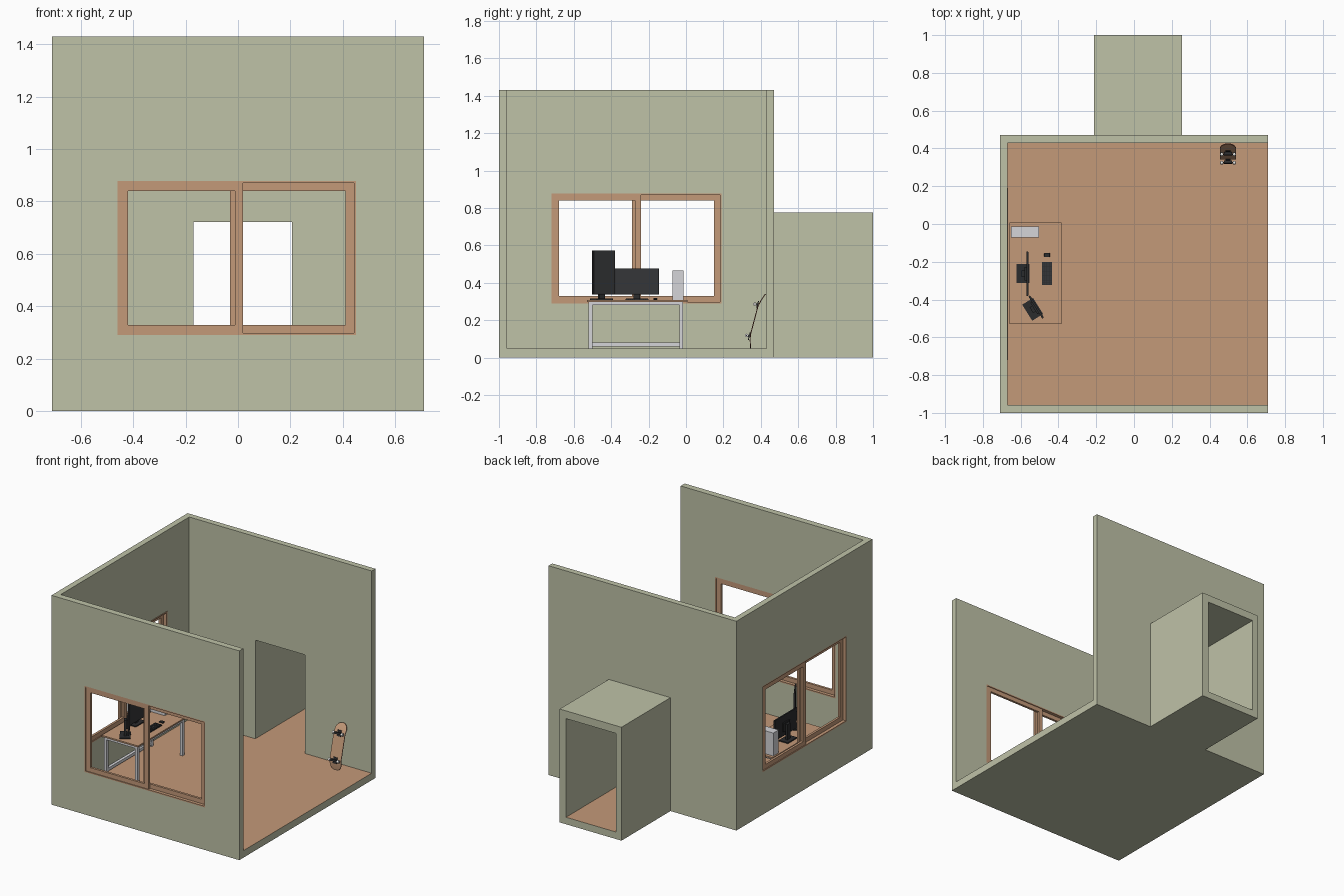
import bpy, bmesh, math
from mathutils import Matrix, Vector

if "Cube" in bpy.data.objects:
    bpy.data.objects.remove(bpy.data.objects["Cube"])


def material(name, r, g, b):
    m = bpy.data.materials.new(name)
    m.diffuse_color = (r, g, b, 1)
    m.use_nodes = True
    m.node_tree.nodes["Principled BSDF"].inputs["Base Color"].default_value = m.diffuse_color
    return m


GREEN = material("sage_wall", 0.52, 0.54, 0.39)
WOOD = material("wood", 0.55, 0.32, 0.19)
METAL = material("pale_metal", 0.66, 0.66, 0.69)
BLACK = material("near_black", 0.024, 0.025, 0.027)
SCREEN = material("screen_grey", 0.036, 0.037, 0.040)
EDGE = material("deck_edge", 0.22, 0.07, 0.04)
WHITE = material("wheel_white", 0.78, 0.78, 0.76)


def finish(name, bm, mats, matrix=Matrix()):
    bmesh.ops.recalc_face_normals(bm, faces=bm.faces)
    me = bpy.data.meshes.new(name)
    bm.to_mesh(me)
    bm.free()
    for m in mats:
        me.materials.append(m)
    ob = bpy.data.objects.new(name, me)
    ob.matrix_world = matrix
    bpy.context.collection.objects.link(ob)
    return ob


def boxes(name, mat, spans, matrix=Matrix()):
    """One object made of boxes given as (x0, x1, y0, y1, z0, z1)."""
    bm = bmesh.new()
    for x0, x1, y0, y1, z0, z1 in spans:
        m = Matrix.Translation(((x0 + x1) / 2, (y0 + y1) / 2, (z0 + z1) / 2))
        m = m @ Matrix.Diagonal((x1 - x0, y1 - y0, z1 - z0, 1))
        bmesh.ops.create_cube(bm, size=1, matrix=m)
    return finish(name, bm, [mat], matrix)


# Room shell: outer block plus corridor, with rooms and windows cut out
FLOOR = 0.048
room = boxes("room_shell", GREEN, [(-0.71, 0.71, -1, 0.47, 0, 1.43)])
tools = [
    ("UNION", "corridor_block", (-0.212, 0.255, 0.45, 1.0, 0, 0.775)),
    ("DIFFERENCE", "interior_cutter", (-0.67, 1.0, -0.957, 0.43, FLOOR, 2.0)),
    ("DIFFERENCE", "corridor_cutter", (-0.17, 0.207, 0.3, 1.2, FLOOR, 0.722)),
    ("DIFFERENCE", "front_window_cutter", (-0.46, 0.45, -1.2, -0.8, 0.29, 0.878)),
    ("DIFFERENCE", "left_window_cutter", (-0.9, -0.5, -0.72, 0.19, 0.29, 0.878)),
]
bpy.context.view_layer.objects.active = room
for op, name, span in tools:
    cutter = boxes(name, GREEN, [span])
    cutter.hide_render = True
    mod = room.modifiers.new(name, "BOOLEAN")
    mod.operation, mod.solver, mod.object = op, "EXACT", cutter
    bpy.ops.object.modifier_apply(modifier=name)
    bpy.data.objects.remove(cutter)
room.data.materials.clear()
room.data.materials.append(GREEN)
room.data.materials.append(WOOD)
for p in room.data.polygons:  # wooden floor surface
    p.material_index = int(p.normal.z > 0.9 and p.center.z < 0.1)


# Sliding windows: thin border and two sashes at different depths
def rect_frame(u0, u1, z0, z1, d0, d1, stile, rail):
    return [(u0, u0 + stile, d0, d1, z0, z1), (u1 - stile, u1, d0, d1, z0, z1),
            (u0 + stile, u1 - stile, d0, d1, z0, z0 + rail),
            (u0 + stile, u1 - stile, d0, d1, z1 - rail, z1)]


def window(name, matrix):
    spans = rect_frame(-0.455, 0.455, 0.29, 0.878, 0, 0.043, 0.008, 0.008)
    spans += rect_frame(-0.447, 0.025, 0.298, 0.87, 0.005, 0.021, 0.032, 0.03)
    spans += rect_frame(-0.025, 0.447, 0.298, 0.87, 0.022, 0.038, 0.032, 0.03)
    boxes(name, WOOD, spans, matrix)


window("front_window_frame", Matrix.Translation((-0.005, -1, 0)))
window("left_window_frame",
       Matrix.Translation((-0.71, -0.265, 0)) @ Matrix.Rotation(-math.pi / 2, 4, "Z"))

# Desk
boxes("desk_top", WOOD, [(-0.66, -0.385, -0.53, 0.008, 0.298, 0.308)])
xs, ys = (-0.65, -0.415), (-0.52, -0.035)
T = 0.02
boxes("desk_legs", METAL, [(x, x + T, y, y + T, FLOOR, 0.298) for x in xs for y in ys])
rails = [(x, x + T, ys[0] + T, ys[1], 0.280, 0.298) for x in xs]
rails += [(xs[0] + T, xs[1], y, y + T, 0.280, 0.298) for y in ys]
rails += [(xs[0], xs[0] + T, ys[0] + T, ys[1], 0.06, 0.08)]
boxes("desk_rails", METAL, rails)
TOP = 0.308

# Computer tower
boxes("computer_tower", METAL, [(-0.65, -0.503, -0.072, -0.014, TOP, 0.465)])


# Monitors: screen faces local +x
def monitor(name, x, y, turn, width, height):
    m = Matrix.Translation((x, y, 0)) @ Matrix.Rotation(turn, 4, "Z")
    w, z0 = width / 2, 0.338
    boxes(name + "_case", BLACK, [(-0.005, 0.004, -w, w, z0, z0 + height),
                                  (-0.014, -0.005, -0.035, 0.035, 0.37, 0.43)], m)
    boxes(name + "_screen", SCREEN,
          [(0.004, 0.006, -w + 0.004, w - 0.004, z0 + 0.004, z0 + height - 0.004)], m)
    boxes(name + "_stand", BLACK, [(-0.056, 0.012, -0.05, 0.05, TOP, TOP + 0.007),
                                   (-0.03, -0.014, -0.018, 0.018, TOP + 0.007, 0.42)], m)


monitor("wide_monitor", -0.565, -0.263, 0, 0.237, 0.139)
monitor("tall_monitor", -0.518, -0.44, math.radians(32), 0.139, 0.235)

# Keyboard and mouse
boxes("keyboard", BLACK, [(-0.487, -0.434, -0.323, -0.2, TOP, TOP + 0.006)])
boxes("keyboard_keys", SCREEN,
      [(-0.484 + i * 0.012, -0.474 + i * 0.012, -0.320 + j * 0.0118, -0.310 + j * 0.0118,
        TOP + 0.006, TOP + 0.009) for i in range(4) for j in range(10)])
mouse = boxes("mouse", BLACK, [(-0.476, -0.445, -0.175, -0.153, TOP, TOP + 0.01)])
bev = mouse.modifiers.new("rounding", "BEVEL")
bev.width, bev.segments = 0.004, 2

# Skateboard leaning on the back wall: local y runs along it, local z to the wall
along, lean = Vector((0, 0.255, 0.967)).normalized(), Vector((0, 0.967, -0.255)).normalized()
board = Matrix((Vector((-1, 0, 0)), along, lean)).transposed().to_4x4()
board.translation = (0.4975, 0.362, 0.198)
HALF, R = 0.153, 0.0425


def kick(t):
    return 0.022 * (max(0, abs(t) - 0.08) / 0.073) ** 1.3


end = [(HALF - R + R * math.cos(a), R * math.sin(a))
       for a in [math.radians(d) for d in (4, 15, 30, 45, 60, 75, 90)]]
stations = [(-t, w) for t, w in end] + [(-0.08, R), (0, R), (0.08, R)] + end[::-1]
bm = bmesh.new()
rings = [[bm.verts.new((sx * w, t, kick(t) + h))
          for sx, h in ((-1, 0), (1, 0), (1, 0.005), (-1, 0.005))] for t, w in stations]
for a, b in zip(rings, rings[1:]):
    for i in range(4):
        j = (i + 1) % 4
        f = bm.faces.new((a[i], a[j], b[j], b[i]))
        f.material_index = (0, 1, 2, 1)[i]
for ring in (rings[0], rings[-1]):
    bm.faces.new(ring).material_index = 1
finish("skateboard_deck", bm, [WOOD, EDGE, BLACK], board)


def cylinders(name, mat, items):
    """Cylinders across the board: (x, y, z, radius, length)."""
    bm = bmesh.new()
    for x, y, z, r, length in items:
        m = Matrix.Translation((x, y, z)) @ Matrix.Rotation(math.pi / 2, 4, "Y")
        bmesh.ops.create_cone(bm, cap_ends=True, segments=16, radius1=r, radius2=r,
                              depth=length, matrix=m)
    ob = finish(name, bm, [mat], board)
    bpy.context.view_layer.objects.active = ob
    bpy.ops.object.select_all(action="DESELECT")
    ob.select_set(True)
    bpy.ops.object.shade_smooth_by_angle()


spots = (-0.087, 0.087)
boxes("skateboard_trucks", BLACK,
      [s for t in spots for s in ((-0.014, 0.014, t - 0.02, t + 0.02, -0.004, 0.001),
                                  (-0.022, 0.022, t - 0.006, t + 0.006, -0.02, -0.004))], board)
cylinders("skateboard_axles", BLACK, [(0, t, -0.016, 0.003, 0.084) for t in spots])
cylinders("skateboard_wheels", WHITE,
          [(s * 0.033, t, -0.016, 0.0095, 0.014) for t in spots for s in (-1, 1)])
